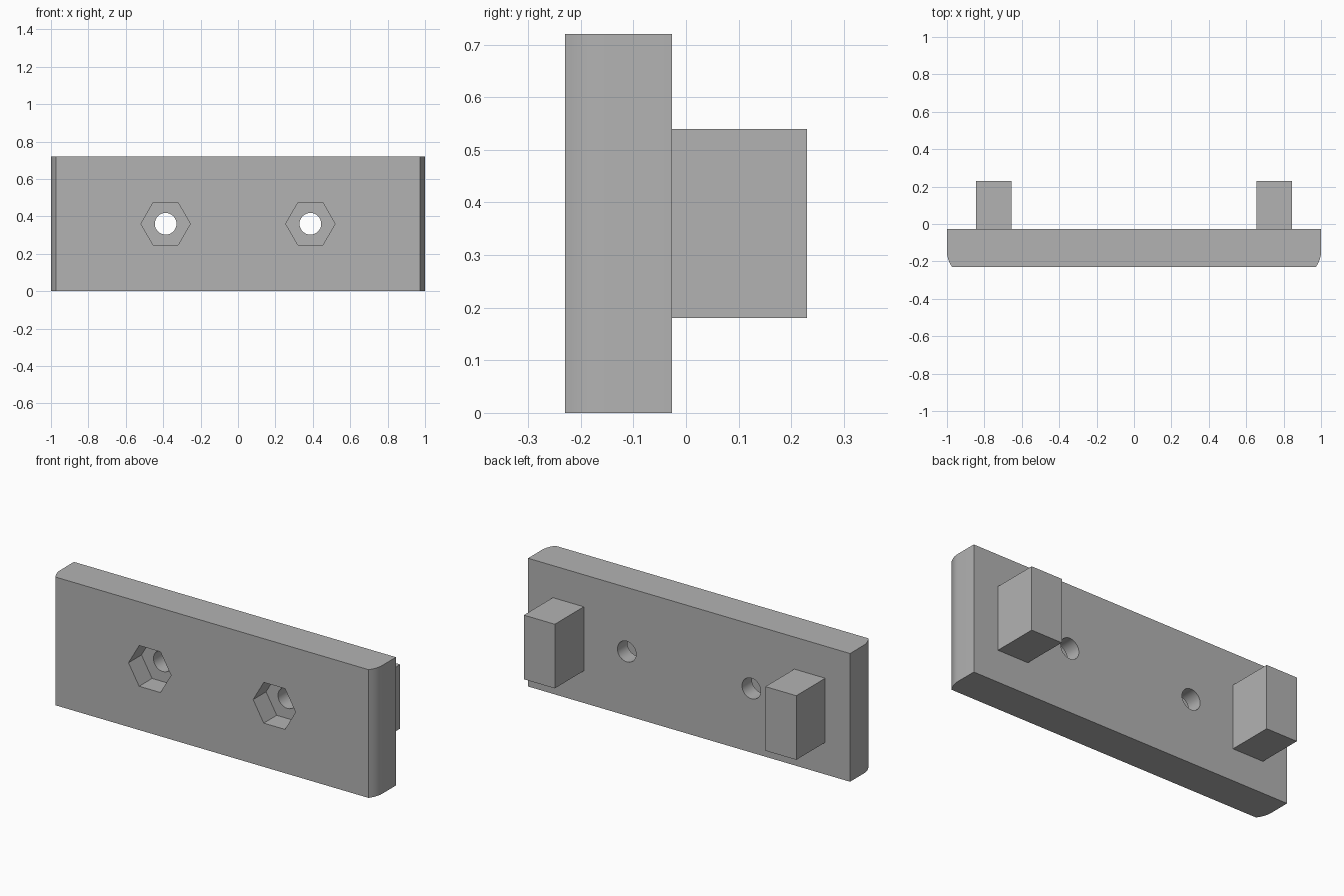
import bpy, bmesh, math
from mathutils import Matrix

old = bpy.data.objects.get("Cube")
if old:
    bpy.data.objects.remove(old, do_unlink=True)

FRONT, BACK, TIP = -0.23, -0.027, 0.23
HEIGHT = 0.72
HOLE_X = 0.387

grey = bpy.data.materials.new("grey")
grey.use_nodes = True
colour = (0.45, 0.45, 0.45, 1)
grey.diffuse_color = colour
grey.node_tree.nodes["Principled BSDF"].inputs["Base Color"].default_value = colour


def make_object(name, bm):
    bmesh.ops.recalc_face_normals(bm, faces=bm.faces)
    mesh = bpy.data.meshes.new(name)
    bm.to_mesh(mesh)
    bm.free()
    mesh.materials.append(grey)
    obj = bpy.data.objects.new(name, mesh)
    bpy.context.collection.objects.link(obj)
    return obj


def prism_along_y(name, sides, radius, x, y0, y1):
    bm = bmesh.new()
    place = Matrix.Translation((x, (y0 + y1) / 2, HEIGHT / 2)) @ Matrix.Rotation(math.pi / 2, 4, "X")
    bmesh.ops.create_cone(bm, cap_ends=True, segments=sides, radius1=radius,
                          radius2=radius, depth=y1 - y0, matrix=place)
    # put a corner of the polygon on the horizontal axis
    first = min(bm.verts, key=lambda v: abs(v.co.z - HEIGHT / 2))
    if abs(first.co.z - HEIGHT / 2) > 0.001:
        turn = Matrix.Rotation(math.pi / sides, 3, "Y")
        bmesh.ops.rotate(bm, verts=bm.verts, cent=(x, 0, HEIGHT / 2), matrix=turn)
    return make_object(name, bm)


# Plate: outline with front corners that curve inwards, extruded upwards
curve = [(1 - 0.028 * (i / 6) ** 2, -0.15 + (FRONT + 0.15) * i / 6) for i in range(7)]
right_side = [(1, BACK)] + curve
outline = right_side + [(-x, y) for x, y in reversed(right_side)]
bm = bmesh.new()
base = bm.faces.new([bm.verts.new((x, y, 0)) for x, y in outline])
ext = bmesh.ops.extrude_face_region(bm, geom=[base])
bmesh.ops.translate(bm, vec=(0, 0, HEIGHT),
                    verts=[g for g in ext["geom"] if isinstance(g, bmesh.types.BMVert)])
plate = make_object("plate", bm)

# Bolt holes and hexagonal nut pockets cut through the plate
cutters = []
for x in (-HOLE_X, HOLE_X):
    cutters.append(prism_along_y("nut_pocket_cutter", 6, 0.132, x, FRONT - 0.1, FRONT + 0.115))
    cutters.append(prism_along_y("bolt_hole_cutter", 32, 0.058, x, FRONT - 0.05, BACK + 0.1))

bpy.ops.object.select_all(action="DESELECT")
bpy.context.view_layer.objects.active = plate
plate.select_set(True)
for cutter in cutters:
    cutter.hide_render = True
    mod = plate.modifiers.new("cut", "BOOLEAN")
    mod.operation = "DIFFERENCE"
    mod.solver = "EXACT"
    mod.object = cutter
    bpy.ops.object.modifier_apply(modifier=mod.name)
    bpy.data.objects.remove(cutter, do_unlink=True)
bpy.ops.object.shade_smooth_by_angle(angle=math.radians(30))

# Two rectangular pegs on the back
for name, x in (("right_peg", -0.75), ("left_peg", 0.75)):
    bm = bmesh.new()
    bmesh.ops.create_cube(bm, size=1, matrix=Matrix.Translation((x, (BACK + TIP) / 2, HEIGHT / 2))
                          @ Matrix.Diagonal((0.192, TIP - BACK, 0.36, 1)))
    make_object(name, bm)
